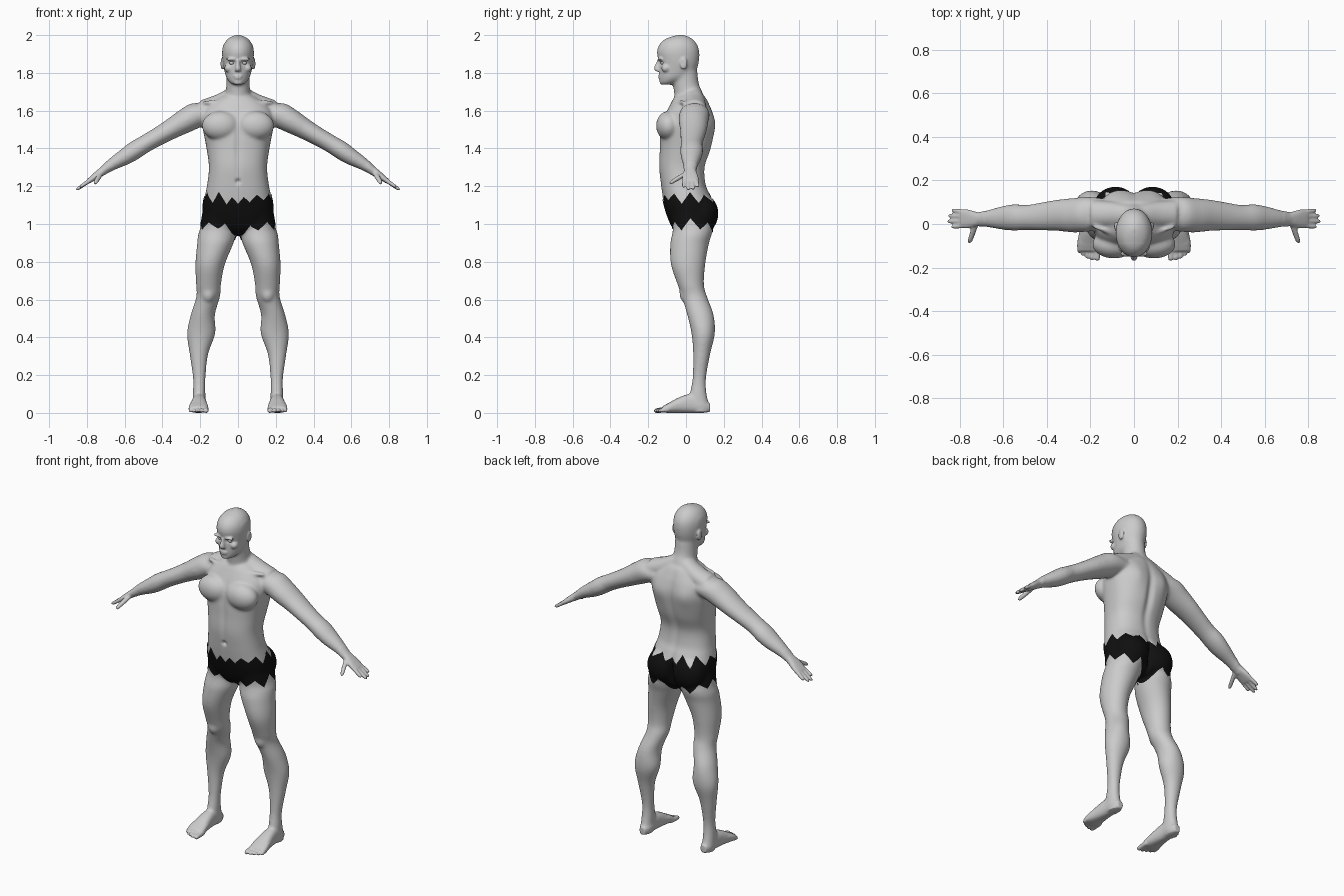
import bpy, bmesh, math, random
from mathutils import Vector, Matrix

X, Y, Z = Vector((1, 0, 0)), Vector((0, 1, 0)), Vector((0, 0, 1))
random.seed(4)


def sp(c, p):
    return math.copysign(abs(c) ** (2 / p), c)


def loft(bm, rings, u, v, p=2.0, n=32, sub=5):
    """Closed tube through rings (x, y, z, a, b), smoothly interpolated."""
    k, path = len(rings), []
    for i in range(k - 1):
        q = [rings[max(0, min(k - 1, i + j))] for j in (-1, 0, 1, 2)]
        for s in range(sub):
            t = s / sub
            path.append([0.5 * (2 * B + (C - A) * t + (2 * A - 5 * B + 4 * C - D) * t * t
                                + (3 * B - A - 3 * C + D) * t ** 3) for A, B, C, D in zip(*q)])
    path.append(rings[-1])
    loops = []
    for x, y, z, a, b in path:
        a, b = max(a, .002), max(b, .002)
        ang = [2 * math.pi * i / n for i in range(n)]
        loops.append([bm.verts.new(Vector((x, y, z)) + u * a * sp(math.cos(t), p)
                                   + v * b * sp(math.sin(t), p)) for t in ang])
    for l, m in zip(loops, loops[1:]):
        for i in range(n):
            bm.faces.new((l[i], l[(i + 1) % n], m[(i + 1) % n], m[i]))
    bm.faces.new(loops[0])
    bm.faces.new(loops[-1])


def span(rows):
    """Rows (z, half width, front y, back y) to rings."""
    return [(0, (f + b) / 2, z, w, (b - f) / 2) for z, w, f, b in rows]


def blob(bm, c, r):
    bmesh.ops.create_uvsphere(bm, u_segments=24, v_segments=16, radius=1,
                              matrix=Matrix.Translation(c) @ Matrix.Diagonal((*r, 1)))


def digit(bm, base, tip, r, u, v):
    a, b = Vector(base), Vector(tip)
    loft(bm, [(*a.lerp(b, t), r * s, r * s) for t, s in
              ((0, 1), (.35, 1.02), (.7, .95), (.9, .8), (1, .3))], u, v, n=14, sub=3)


def make(name, bm, mat=None):
    me = bpy.data.meshes.new(name)
    bm.to_mesh(me)
    bm.free()
    for f in me.polygons:
        f.use_smooth = True
    ob = bpy.data.objects.new(name, me)
    bpy.context.collection.objects.link(ob)
    if mat:
        me.materials.append(mat)
    return ob


bm = bmesh.new()
# leg
loft(bm, [(.10, .02, 1.06, .085, .10), (.105, .035, .98, .095, .105), (.112, .03, .94, .1, .105),
          (.122, .018, .89, .095, .102), (.148, .011, .785, .078, .091), (.156, .025, .68, .066, .07),
          (.158, .045, .615, .063, .067), (.186, .076, .52, .064, .07), (.195, .091, .42, .075, .062),
          (.207, .083, .31, .049, .045), (.205, .07, .18, .033, .036), (.206, .065, .10, .034, .045),
          (.207, .073, .04, .034, .05), (.207, .078, .005, .03, .045)], X, Y)
blob(bm, (.157, -.005, .63), (.035, .03, .045))
# foot and toes
loft(bm, [(.205, .128, .028, .018, .022), (.205, .09, .035, .034, .035), (.206, .03, .05, .036, .05),
          (.207, -.03, .043, .043, .043), (.209, -.09, .027, .052, .027),
          (.209, -.125, .018, .05, .016)], X, Z, 2.5)
for x, y, r in ((.169, -.17, .0145), (.193, -.168, .0115), (.214, -.16, .011),
                (.234, -.148, .0105), (.251, -.134, .01)):
    digit(bm, (x, -.09, .018), (x, y, .011), r, X, Z)
# arm
loft(bm, [(.13, .045, 1.585, .07, .055), (.21, .045, 1.58, .08, .068), (.28, .04, 1.545, .079, .064),
          (.35, .04, 1.505, .072, .055), (.42, .035, 1.465, .065, .049), (.49, .03, 1.425, .058, .047),
          (.55, .03, 1.388, .061, .049), (.60, .028, 1.355, .055, .044), (.66, .025, 1.32, .042, .034),
          (.71, .022, 1.285, .033, .024), (.74, .022, 1.262, .032, .02)], Y, Vector((.5, 0, .866)))
# hand
hv = Vector((.6, 0, .8))
loft(bm, [(.71, .022, 1.286, .03, .022), (.735, .022, 1.268, .036, .02), (.762, .023, 1.248, .043, .017),
          (.79, .024, 1.227, .043, .013), (.797, .024, 1.222, .038, .009)], Y, hv, 2.5)
for y0, y1, x in ((-.008, -.013, .838), (.013, .012, .857), (.035, .038, .853), (.055, .063, .836)):
    digit(bm, (.78, y0, 1.234), (x, y1, 1.18 + (.857 - x) * .8), .0105, Y, hv)
digit(bm, (.725, .005, 1.27), (.757, -.088, 1.215), .0135, X, Z)
# trapezius, collarbone, chest muscle, buttock
loft(bm, [(0, .035, 1.68, .05, .06), (.06, .04, 1.66, .055, .053), (.12, .045, 1.63, .06, .053),
          (.2, .045, 1.60, .065, .055)], Y, Z)
digit(bm, (.02, -.062, 1.64), (.19, -.012, 1.645), .013, Y, Z)
blob(bm, (.092, -.093, 1.52), (.1, .066, .078))
blob(bm, (.085, .085, 1.055), (.095, .083, .1))
# brow and ear
blob(bm, (.03, -.137, 1.872), (.034, .014, .009))
blob(bm, (.083, -.012, 1.85), (.01, .02, .032))
blob(bm, (.05, -.105, 1.825), (.022, .025, .022))
# mirror the paired parts
dup = bmesh.ops.duplicate(bm, geom=bm.verts[:] + bm.edges[:] + bm.faces[:])["geom"]
bmesh.ops.scale(bm, vec=(-1, 1, 1), verts=[g for g in dup if isinstance(g, bmesh.types.BMVert)])
# torso
loft(bm, span([(.945, .07, -.02, .09), (.97, .13, -.06, .12), (1.02, .178, -.088, .14),
               (1.10, .184, -.115, .145), (1.16, .173, -.126, .125), (1.21, .163, -.133, .105),
               (1.30, .154, -.143, .1), (1.39, .165, -.14, .13), (1.46, .178, -.138, .145),
               (1.53, .19, -.13, .152), (1.59, .185, -.105, .14), (1.63, .155, -.085, .125),
               (1.67, .10, -.062, .105), (1.69, .06, -.03, .08)]), X, Y, 2.4, 48)
# neck
loft(bm, [(0, .025, 1.62, .075, .08), (0, .014, 1.69, .066, .077), (0, 0, 1.74, .062, .069),
          (0, -.008, 1.81, .062, .068)], X, Y)
# head
loft(bm, span([(1.738, .026, -.132, -.07), (1.752, .045, -.139, -.03), (1.775, .062, -.141, .02),
               (1.80, .07, -.142, .05), (1.835, .077, -.142, .063), (1.87, .082, -.147, .07),
               (1.91, .084, -.153, .071), (1.945, .078, -.143, .062), (1.975, .06, -.116, .04),
               (1.993, .034, -.075, .012), (2.002, .008, -.035, -.015)]), X, Y, 2.0, 40)
# nose, lips, chin
loft(bm, [(0, -.14, 1.868, .009, .013), (0, -.146, 1.845, .011, .016), (0, -.15, 1.822, .016, .02),
          (0, -.145, 1.808, .018, .014)], X, Y, n=16)
blob(bm, (0, -.137, 1.784), (.026, .01, .005))
blob(bm, (0, -.137, 1.773), (.022, .01, .006))
blob(bm, (0, -.122, 1.75), (.026, .018, .015))
bmesh.ops.recalc_face_normals(bm, faces=bm.faces[:])

# fuse everything into one skin
body = make("body", bm)
rm = body.modifiers.new("fuse", 'REMESH')
rm.mode, rm.voxel_size = 'VOXEL', .0055
dg = bpy.context.evaluated_depsgraph_get()
fused = bpy.data.meshes.new_from_object(body.evaluated_get(dg))
body.modifiers.clear()

bm = bmesh.new()
bm.from_mesh(fused)


def fine(c):
    return abs(c.x) > .69 or c.z < .05 or (c.z > 1.74 and (c.y < -.09 or abs(c.x) > .075))


soft = [v for v in bm.verts if not fine(v.co)]
for _ in range(16):
    bmesh.ops.smooth_vert(bm, verts=soft, factor=.5, use_axis_x=True, use_axis_y=True, use_axis_z=True)

# sculpted detail: centre, radii, offset
dents = [((0, .145, 1.4), (.022, .07, .2), (0, -.014, 0)),        # spine
         ((0, -.15, 1.42), (.016, .05, .17), (0, .008, 0)),       # chest and belly line
         ((0, -.135, 1.225), (.012, .04, .012), (0, .014, 0)),    # navel
         ((0, .16, 1.04), (.014, .09, .08), (0, -.03, 0)),        # buttock cleft
         ((.09, .14, 1.53), (.05, .05, .07), (0, .01, 0)),        # shoulder blade
         ((.032, -.14, 1.853), (.017, .03, .011), (0, .011, 0)),  # eye socket
         ((.088, -.018, 1.852), (.006, .008, .014), (-.006, 0, 0))]  # ear hollow
for (cx, cy, cz), r, off in dents:
    for s in ((1, -1) if cx else (1,)):
        o = Vector((off[0] * s, off[1], off[2]))
        for v in bm.verts:
            x, y, z = v.co
            if abs(z - cz) < 2.5 * r[2]:
                d = ((x - cx * s) / r[0]) ** 2 + ((y - cy) / r[1]) ** 2 + ((z - cz) / r[2]) ** 2
                if d < 6:
                    v.co += o * math.exp(-d)
bmesh.ops.smooth_vert(bm, verts=bm.verts[:], factor=.5, use_axis_x=True, use_axis_y=True, use_axis_z=True)
for v in bm.verts:
    v.co.z = max(v.co.z, 0)
bm.normal_update()
shorts = bm.copy()
bm.to_mesh(body.data)
bm.free()
for f in body.data.polygons:
    f.use_smooth = True

# ragged shorts: offset copy of the hips, trimmed along two zigzags
N = 26
jag = [[(1 if i % 2 else -1) * random.uniform(.012, .034) for i in range(N)] for _ in range(2)]


def zig(c, row):
    t = (math.atan2(c.x, -c.y) / (2 * math.pi) % 1) * N
    i = int(t) % N
    return row[i] + (row[(i + 1) % N] - row[i]) * (t - int(t))


def under_top(c):
    return 1.14 - .015 * math.exp(-(c.x / .06) ** 2) + zig(c, jag[0]) - c.z


def over_hem(c):
    cos2 = c.y ** 2 / (c.x ** 2 + c.y ** 2 + 1e-6)
    return c.z - (1.0 - .035 * cos2 - .06 * math.exp(-(c.x / .04) ** 2) + zig(c, jag[1]))


def trim(bm, f):
    val = {v: f(v.co) for v in bm.verts}
    new = []
    for e in bm.edges[:]:
        a, b = e.verts
        if val[a] * val[b] < 0:
            new.append(bmesh.utils.edge_split(e, a, val[a] / (val[a] - val[b]))[1])
    bmesh.ops.connect_verts(bm, verts=new)
    bmesh.ops.delete(bm, geom=[q for q in bm.faces if f(q.calc_center_median()) < 0], context='FACES')


bmesh.ops.delete(shorts, geom=[v for v in shorts.verts if not .85 < v.co.z < 1.22 or abs(v.co.x) > .3],
                 context='VERTS')
bmesh.ops.triangulate(shorts, faces=shorts.faces[:])
for v in shorts.verts:
    v.co += v.normal * .004
trim(shorts, under_top)
trim(shorts, over_hem)
black = bpy.data.materials.new("black cloth")
black.diffuse_color = (.005, .005, .005, 1)
make("shorts", shorts, black)

# eyes
for s, side in ((1, "left"), (-1, "right")):
    e = bmesh.new()
    blob(e, (.032 * s, -.121, 1.853), (.013, .013, .011))
    make("eye_" + side, e)
